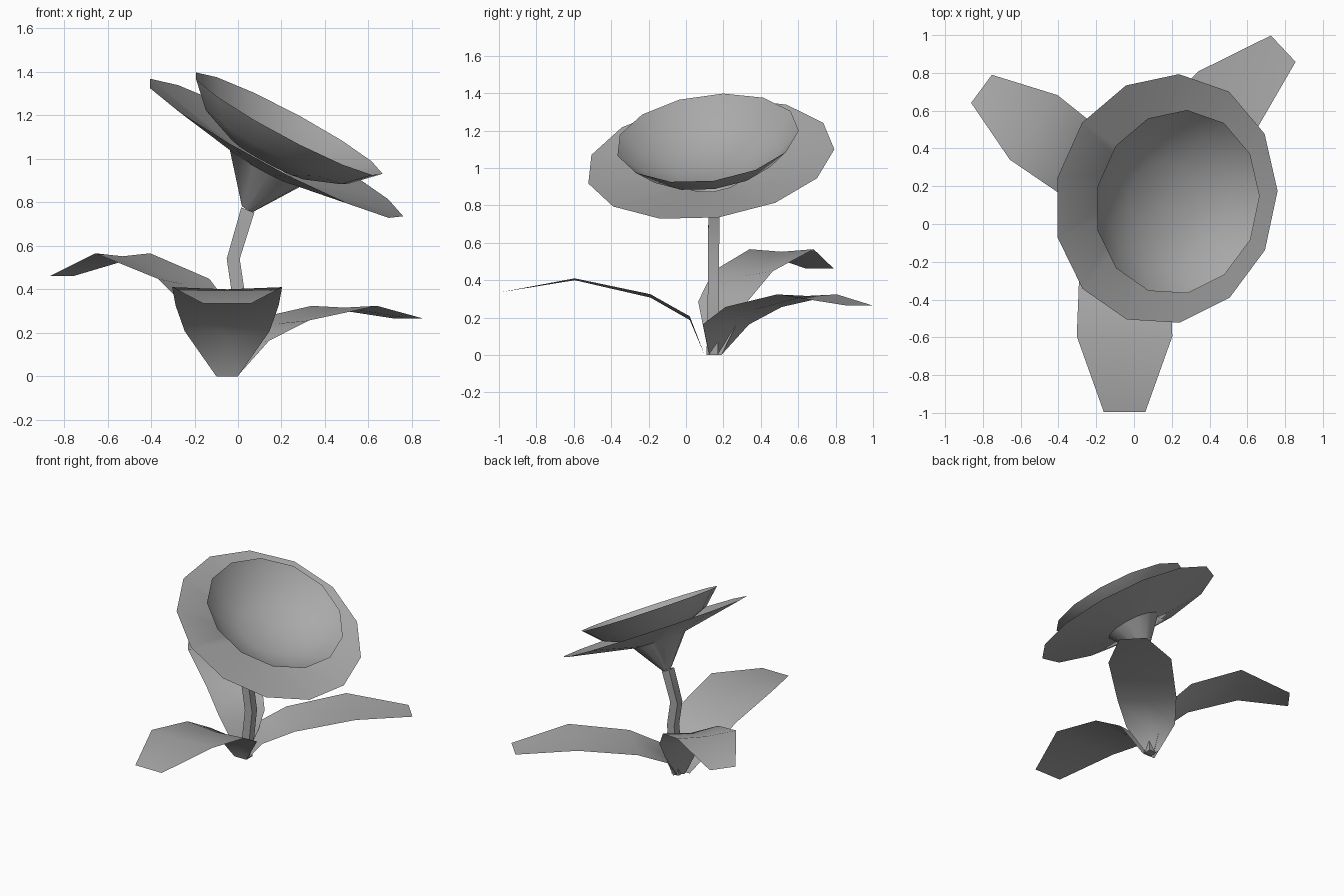
import bpy, bmesh
from math import cos, sin, pi, radians
from mathutils import Vector

old = bpy.data.objects.get("Cube")
if old:
    bpy.data.objects.remove(old)

grey = bpy.data.materials.new("plain_grey")
grey.use_nodes = True
COLOUR = (0.4, 0.4, 0.4, 1)
grey.diffuse_color = COLOUR
grey.node_tree.nodes["Principled BSDF"].inputs["Base Color"].default_value = COLOUR


def loft(name, rows, closed, cap_first=False, cap_last=False):
    """Skin rows of points into one surface."""
    bm = bmesh.new()
    grid = [[bm.verts.new(p) for p in row] for row in rows]
    n = len(rows[0])
    for a, b in zip(grid, grid[1:]):
        for i in range(n if closed else n - 1):
            j = (i + 1) % n
            bm.faces.new((a[i], a[j], b[j], b[i]))
    if cap_first:
        bm.faces.new(grid[0][::-1])
    if cap_last:
        bm.faces.new(grid[-1])
    mesh = bpy.data.meshes.new(name)
    bm.to_mesh(mesh)
    bm.free()
    mesh.materials.append(grey)
    obj = bpy.data.objects.new(name, mesh)
    bpy.context.collection.objects.link(obj)
    bpy.ops.object.select_all(action='DESELECT')
    obj.select_set(True)
    bpy.context.view_layer.objects.active = obj
    bpy.ops.object.shade_smooth_by_angle(angle=radians(40))
    return obj


# Tilted frame of the flower head
axis = Vector((0.535, -0.137, 1)).normalized()
centre = Vector((0.169, 0.13, 1.046))
u = Vector((0.591, 0.045, -0.31))
u = (u - axis * u.dot(axis)).normalized()
v = axis.cross(u)
SIDES = 13


def head_ring(radius, height, shift=0):
    c = centre + axis * height + Vector((shift, 0, 0))
    return [c + radius * (cos(2 * pi * i / SIDES) * u + sin(2 * pi * i / SIDES) * v)
            for i in range(SIDES)]


# Outer saucer with its funnel, and the inner bowl
loft("outer_petals", [head_ring(0.03, -0.315, 0.022), head_ring(0.19, -0.094),
                      head_ring(0.669, 0)], True, cap_first=True)
loft("inner_petals", [head_ring(0.04, -0.07), head_ring(0.2, -0.052),
                      head_ring(0.38, 0.02), head_ring(0.493, 0.13)], True, cap_first=True)

# Square bent stem
path = [(-0.03, 0.14, 0), (0.005, 0.147, 0.36), (-0.022, 0.147, 0.54), (0.045, 0.15, 0.765)]
H = 0.03
corners = [(-H, -H), (H, -H), (H, H), (-H, H)]
loft("stem", [[(x + a, y + b, z - 0.4 * a * (z > 0.7)) for a, b in corners]
              for x, y, z in path], True, cap_first=True, cap_last=True)

# Leaf rows: distance from the base, half width, edge height, depth of the centre fold
LEAF = [(0, 0.05, 0, 0), (0.08, 0.195, 0.207, 0.02), (0.29, 0.237, 0.325, 0.018),
        (0.695, 0.253, 0.41, 0.01), (1.095, 0.11, 0.335, 0)]


def leaf(name, base, direction, length, width, height):
    d = Vector((*direction, 0)).normalized()
    side = Vector((-d.y, d.x, 0))
    b = Vector((*base, 0))
    rows = []
    for dist, half, z, fold in LEAF:
        mid = b + d * dist * length
        rows.append([mid + side * half * width * k
                     + Vector((0, 0, (z - fold * (k == 0)) * height)) for k in (1, 0, -1)])
    loft(name, rows, False)


leaf("front_leaf", (-0.05, 0.1), (0, -1), 1, 1, 1)
leaf("left_leaf", (-0.033, 0.157), (0.73, 0.684), 1.03, 0.87, 0.79)
leaf("right_leaf", (-0.05, 0.156), (-0.804, 0.594), 0.86, 0.84, 1.38)
